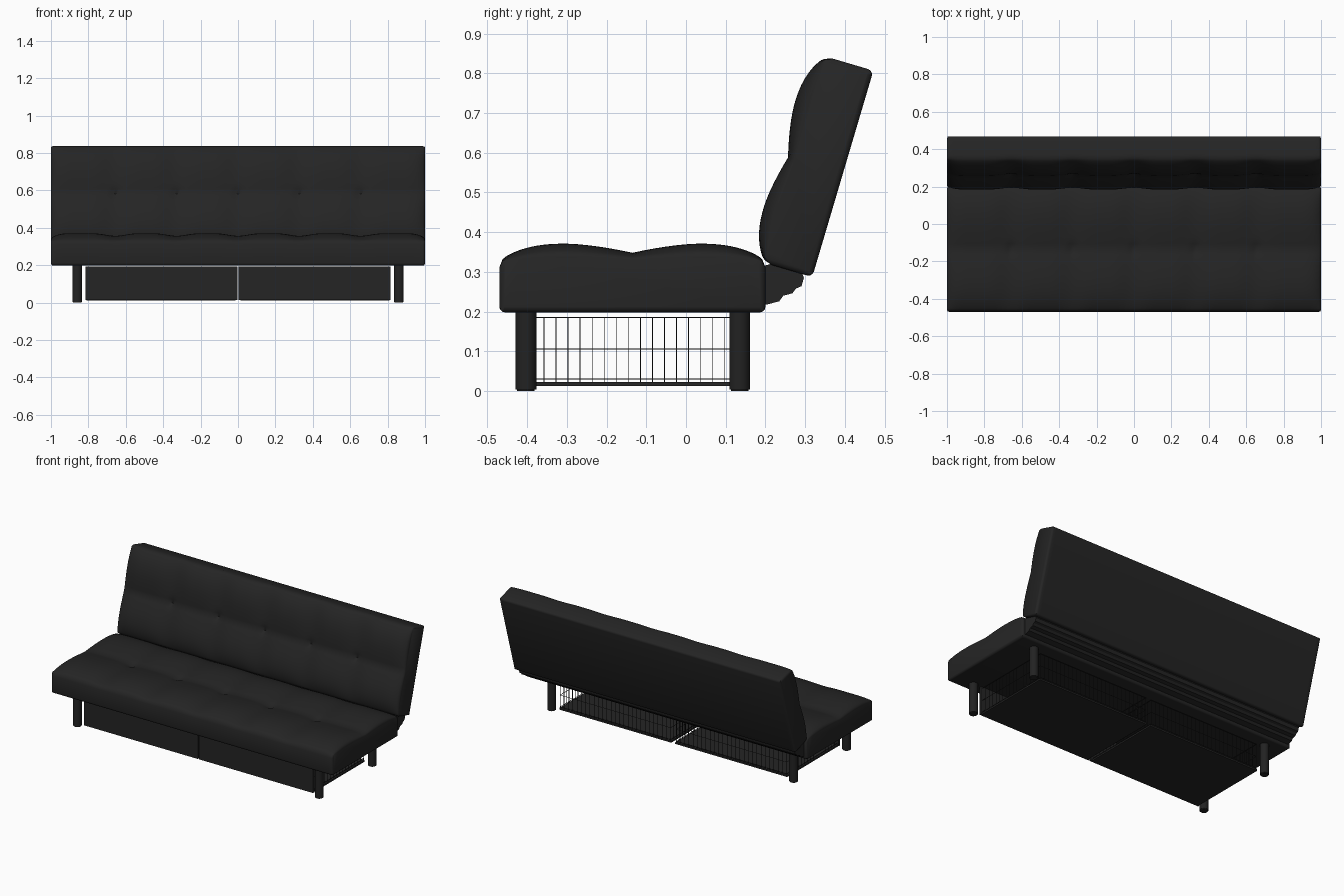
import bpy, bmesh, math
from mathutils import Vector

if "Cube" in bpy.data.objects:
    bpy.data.objects.remove(bpy.data.objects["Cube"])


def material(name, v):
    m = bpy.data.materials.new(name)
    m.diffuse_color = (v, v, v, 1)
    m.use_nodes = True
    m.node_tree.nodes["Principled BSDF"].inputs["Base Color"].default_value = m.diffuse_color
    return m


FABRIC = material("black fabric", 0.018)
METAL = material("black metal", 0.016)


def finish(name, bm, mat, smooth=None):
    bmesh.ops.recalc_face_normals(bm, faces=bm.faces)
    me = bpy.data.meshes.new(name)
    bm.to_mesh(me)
    bm.free()
    ob = bpy.data.objects.new(name, me)
    bpy.context.collection.objects.link(ob)
    me.materials.append(mat)
    if smooth:
        bpy.ops.object.select_all(action='DESELECT')
        ob.select_set(True)
        bpy.context.view_layer.objects.active = ob
        bpy.ops.object.shade_smooth_by_angle(angle=math.radians(smooth))
    return ob


def loft(bm, rings):
    # Join closed rings along x and cap both ends
    vs = [[bm.verts.new(p) for p in r] for r in rings]
    n = len(vs[0])
    for a, b in zip(vs, vs[1:]):
        for i in range(n):
            bm.faces.new((a[i], a[(i + 1) % n], b[(i + 1) % n], b[i]))
    bm.faces.new(vs[0])
    bm.faces.new(vs[-1])


def bulge(s, x):
    # Two padded lobes with a centre crease, scalloped and pinched along x
    t = min(s, 1 - s) / 0.5
    if t < 0.5:
        f = (1 - (1 - t / 0.5) ** 2.4) ** 0.8
    else:
        f = 1 - 0.5 * ((t - 0.5) / 0.5) ** 1.6
    end = min(1, max(0, (1 - abs(x)) / 0.1))
    e = 0.25 + 0.75 * math.sqrt(1 - (1 - end) ** 2)
    scallop = 1 - (0.3 * abs(math.cos(math.pi * x * 3.05)) ** 4 if abs(x) < 0.85 else 0)
    h = 0.046 * f * e * scallop
    for k in range(-2, 3):
        d2 = ((x - k * 0.328) / 0.022) ** 2 + ((s - 0.5) / 0.04) ** 2
        h -= 0.014 * math.exp(-d2)
    return h


def cushion(name, origin, along, normal, depth, thick):
    # Rounded slab with a padded face; origin is its lower corner in (y, z)
    o, u, n = Vector(origin), Vector(along).normalized(), Vector(normal).normalized()
    r = 0.014
    xs = [-1, -0.996, -0.988] + [-0.97 + 1.94 * i / 130 for i in range(131)] + [0.988, 0.996, 1]
    rings = []
    for x in xs:
        k = max(0, abs(x) - 0.988) / 0.012
        inset = 0.012 * (1 - math.sqrt(max(0, 1 - k * k)))
        pts = []
        for i in range(37):                       # padded face, denser at its edges
            q = i / 36
            s = q - 0.09 * math.sin(2 * math.pi * q)
            edge = min(s, 1 - s) * depth
            drop = r - math.sqrt(max(0, r * r - max(0, r - edge) ** 2))
            pts.append((s * depth, thick - drop + bulge(s, x)))
        for cx, a0 in ((depth - r, 0), (r, -90)):  # rounded lower corners
            for j in range(4):
                a = math.radians(a0 - 30 * j)
                pts.append((cx + r * math.cos(a), r + r * math.sin(a)))
        ring = []
        for a, b in pts:
            a = min(max(a, inset), depth - inset)
            b = min(max(b, inset), thick + 0.05 - inset)
            p = o + u * a + n * b
            ring.append((x, p.x, p.y))
        rings.append(ring)
    bm = bmesh.new()
    loft(bm, rings)
    return finish(name, bm, FABRIC, 50)


cushion("seat", (-0.47, 0.198), (1, 0), (0, 1), 0.67, 0.127)
cushion("backrest", (0.318, 0.287), (0.284, 0.959), (-0.959, 0.284), 0.542, 0.121)

# Folded fabric hinge strip between the seat and the backrest
fold = [(0.18, 0.31), (0.18, 0.215), (0.205, 0.218), (0.235, 0.226), (0.245, 0.24),
        (0.268, 0.246), (0.277, 0.258), (0.291, 0.264), (0.297, 0.285), (0.29, 0.305), (0.23, 0.325)]
bm = bmesh.new()
loft(bm, [[(x, y, z) for y, z in fold] for x in (-0.98, 0.98)])
finish("hinge_strip", bm, FABRIC)


def add_box(bm, x0, x1, y0, y1, z0, z1):
    vs = bmesh.ops.create_cube(bm, size=1)["verts"]
    for v in vs:
        v.co = (x0 if v.co.x < 0 else x1, y0 if v.co.y < 0 else y1, z0 if v.co.z < 0 else z1)
    return vs


# Four round legs with softened feet
for side, sx in (("left", -1), ("right", 1)):
    for row, y in (("front", -0.403), ("back", 0.135)):
        bm = bmesh.new()
        c = bmesh.ops.create_cone(bm, cap_ends=True, segments=32, radius1=0.026, radius2=0.026, depth=0.21)
        bmesh.ops.translate(bm, verts=c["verts"], vec=(sx * 0.86, y, 0.105))
        foot = [e for e in bm.edges if all(v.co.z < 0.01 for v in e.verts)]
        bmesh.ops.bevel(bm, geom=foot, offset=0.004, segments=2, affect='EDGES')
        finish(row + "_leg_" + side, bm, METAL, 50)

# Two drawers: solid front and floor, wire sides and back
W = 0.001
for side, sx in (("left", -1), ("right", 1)):
    def drawer_box(bm, a, b, *rest):
        add_box(bm, min(sx * a, sx * b), max(sx * a, sx * b), *rest)

    bm = bmesh.new()
    drawer_box(bm, 0.004, 0.815, -0.402, -0.387, 0.014, 0.194)
    finish("drawer_front_" + side, bm, FABRIC)
    bm = bmesh.new()
    drawer_box(bm, 0.014, 0.81, -0.39, 0.13, 0.012, 0.022)
    finish("drawer_floor_" + side, bm, FABRIC)

    bm = bmesh.new()
    x0, x1, y0, y1 = 0.02, 0.805, -0.388, 0.128
    for z in (0.03, 0.106, 0.185):
        for x in (x0, x1):
            drawer_box(bm, x - W, x + W, y0, y1, z - W, z + W)
        drawer_box(bm, x0, x1, y1 - W, y1 + W, z - W, z + W)
    for i in range(18):
        y = y0 + (y1 - y0) * i / 17
        for x in (x0, x1):
            drawer_box(bm, x - W, x + W, y - W, y + W, 0.02, 0.185)
    for i in range(1, 26):
        x = x0 + (x1 - x0) * i / 26
        drawer_box(bm, x - W, x + W, y1 - W, y1 + W, 0.02, 0.185)
    finish("drawer_wire_basket_" + side, bm, METAL)
